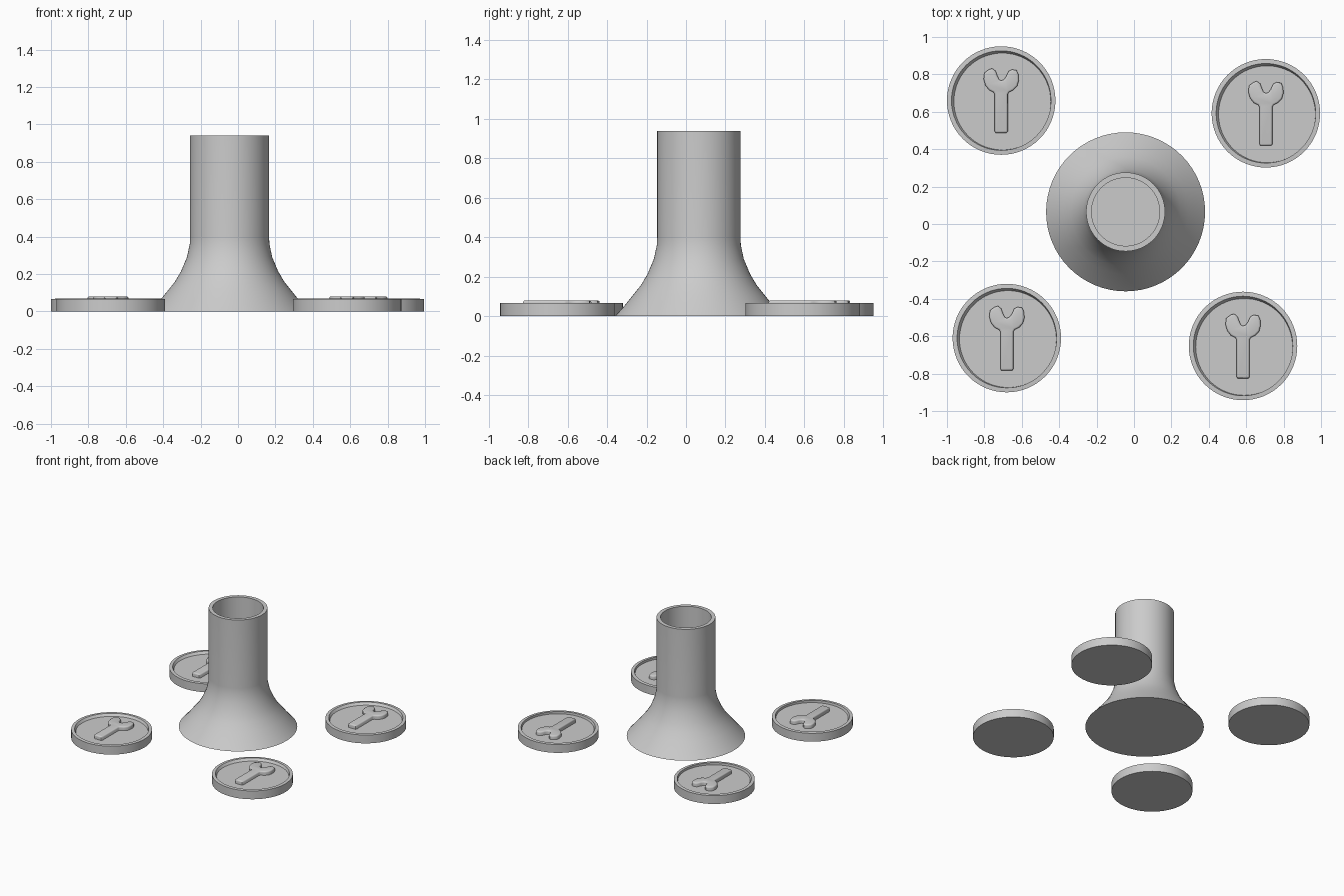
import bpy, bmesh, math

if "Cube" in bpy.data.objects:
    bpy.data.objects.remove(bpy.data.objects["Cube"])

grey = bpy.data.materials.new("plain_grey")
grey.diffuse_color = (0.6, 0.6, 0.6, 1)
grey.use_nodes = True
grey.node_tree.nodes["Principled BSDF"].inputs["Base Color"].default_value = grey.diffuse_color


def finish(name, bm, loc, angle=35):
    bmesh.ops.recalc_face_normals(bm, faces=bm.faces)
    me = bpy.data.meshes.new(name)
    bm.to_mesh(me)
    bm.free()
    ob = bpy.data.objects.new(name, me)
    bpy.context.collection.objects.link(ob)
    ob.location = loc
    me.materials.append(grey)
    bpy.ops.object.select_all(action='DESELECT')
    bpy.context.view_layer.objects.active = ob
    ob.select_set(True)
    bpy.ops.object.shade_smooth_by_angle(angle=math.radians(angle))
    return ob


def lathe(name, profile, loc, n):
    """Closed solid of stacked rings: (radius, z, x offset, y offset)."""
    bm = bmesh.new()
    rings = []
    for r, z, dx, dy in profile:
        rings.append([bm.verts.new((dx + r * math.cos(2 * math.pi * i / n),
                                    dy + r * math.sin(2 * math.pi * i / n), z))
                      for i in range(n)])
    for a, b in zip(rings, rings[1:]):
        for i in range(n):
            j = (i + 1) % n
            bm.faces.new((a[i], a[j], b[j], b[i]))
    bm.faces.new(rings[0][::-1])
    bm.faces.new(rings[-1])
    return finish(name, bm, loc)


# Flared tube with a deep blind bore
tube = [(0.425, 0), (0.375, 0.056), (0.334, 0.107), (0.293, 0.158),
        (0.26, 0.214), (0.228, 0.29), (0.213, 0.36), (0.211, 0.40),
        (0.211, 0.94), (0.182, 0.94), (0.182, 0.03)]
lathe("flared_tube", [(r, z, 0, 0) for r, z in tube], (-0.045, 0.065, 0), 64)

# Coin with a raised rim, the recess slightly off centre
coin = [(0.29, 0, 0, 0), (0.29, 0.066, 0, 0), (0.266, 0.068, 0, 0),
        (0.259, 0.05, 0.006, -0.005)]

# Spanner outline, in hundredths, from the shaft foot round the open jaw
spanner = [(-3.5, -16.5), (-2.9, -17.3), (2.9, -17.3), (3.5, -16.5), (3.5, 3.4),
           (4.2, 4.5), (6.5, 5.6), (8.6, 7.8), (9.4, 10.8), (9.2, 14), (8.2, 16.2),
           (5.8, 16.6), (4.0, 15.8), (2.6, 12.8), (1.4, 11.2), (0, 10.7),
           (-1.2, 11.3), (-2.0, 13.2), (-3.0, 15.8), (-4.8, 17.2), (-6.6, 16.6),
           (-9.0, 14.8), (-9.4, 11.4), (-8.5, 8.2), (-6.5, 5.6), (-4.2, 4.5),
           (-3.5, 3.4)]


def emblem(name, loc):
    bm = bmesh.new()
    base = bm.faces.new([bm.verts.new((x / 100, y / 100, 0.045)) for x, y in spanner])
    top = bmesh.ops.extrude_face_region(bm, geom=[base], use_keep_orig=True)["geom"]
    verts = [v for v in top if isinstance(v, bmesh.types.BMVert)]
    bmesh.ops.translate(bm, verts=verts, vec=(0, 0, 0.036))
    edges = [e for e in bm.edges if all(v.co.z > 0.07 for v in e.verts)]
    bmesh.ops.bevel(bm, geom=edges, offset=0.01, offset_type='OFFSET', segments=3,
                    profile=0.5, affect='EDGES', clamp_overlap=True)
    finish(name, bm, loc, 50)


for i, (x, y) in enumerate([(-0.71, 0.66), (0.705, 0.592), (-0.68, -0.61), (0.583, -0.652)]):
    lathe(f"coin_{i + 1}", coin, (x, y, 0), 64)
    emblem(f"spanner_emblem_{i + 1}", (x, y, 0))
